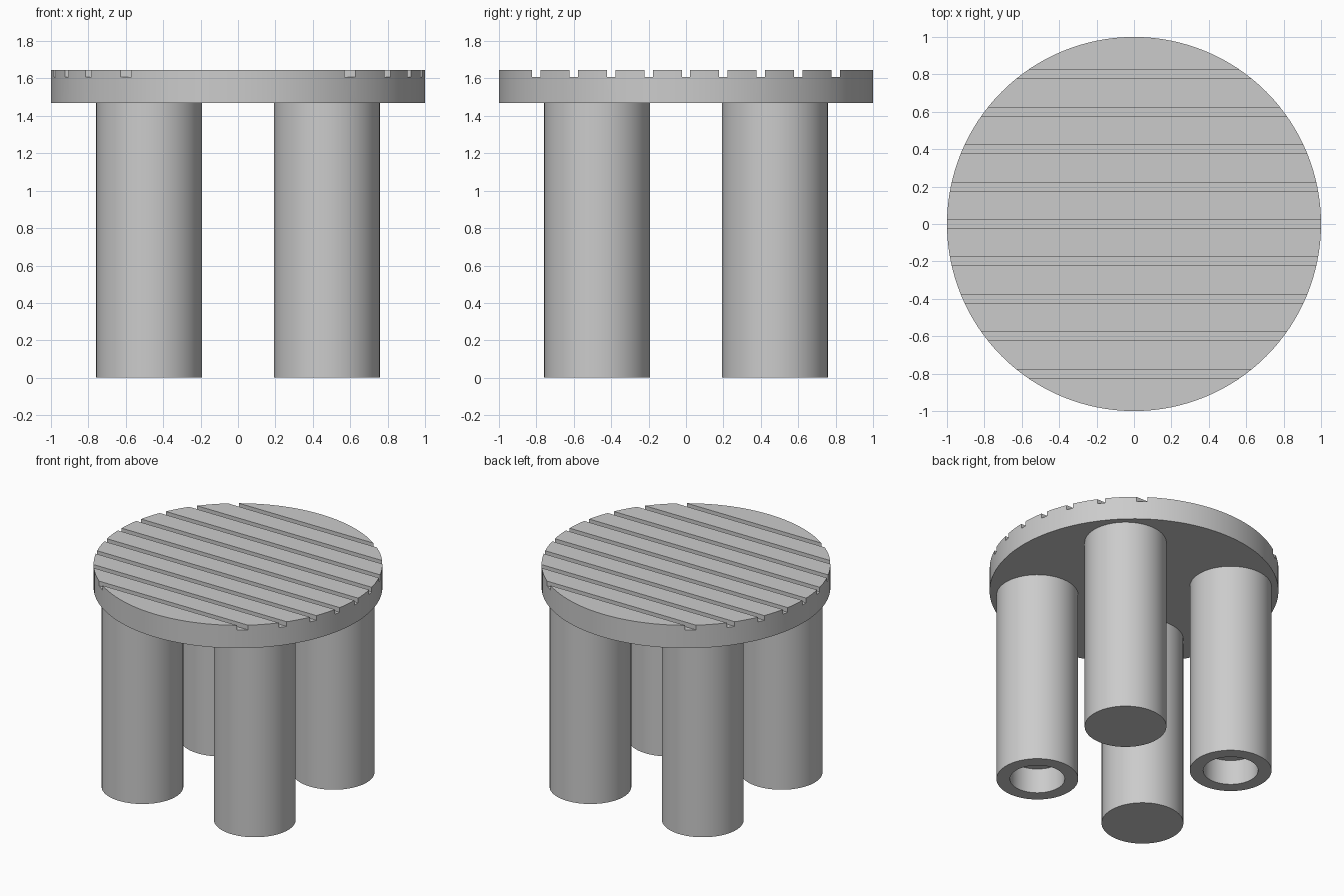
import bpy
import bmesh
import math

TOP_Z, SEAT_Z, FLOOR_Z = 1.645, 1.47, 0.0
LEG_R, LEG_POS = 0.283, 0.475
SOCKET_R, SOCKET_DEPTH = 0.19, 0.19
GROOVE_W, GROOVE_DEPTH, GROOVE_STEP = 0.045, 0.036, 0.2

cube = bpy.data.objects.get("Cube")
if cube:
    bpy.data.objects.remove(cube, do_unlink=True)

# Single plain grey
grey = bpy.data.materials.new("plain grey")
grey.use_nodes = True
colour = (0.6, 0.6, 0.6, 1)
grey.diffuse_color = colour
grey.node_tree.nodes["Principled BSDF"].inputs["Base Color"].default_value = colour


def add_object(name, bm):
    mesh = bpy.data.meshes.new(name)
    bmesh.ops.recalc_face_normals(bm, faces=bm.faces)
    bm.to_mesh(mesh)
    bm.free()
    mesh.materials.append(grey)
    obj = bpy.data.objects.new(name, mesh)
    bpy.context.collection.objects.link(obj)
    return obj


def activate(obj):
    bpy.ops.object.select_all(action="DESELECT")
    obj.select_set(True)
    bpy.context.view_layer.objects.active = obj


def smooth(obj):
    activate(obj)
    bpy.ops.object.shade_smooth_by_angle(angle=math.radians(30))


def turned(name, outline, location=(0, 0, 0), steps=96):
    """Turn a (radius, height) outline around the z axis."""
    bm = bmesh.new()
    rings = [[bm.verts.new((r * math.cos(math.tau * i / steps),
                            r * math.sin(math.tau * i / steps), z))
              for i in range(steps)] for r, z in outline]
    for low, high in zip(rings, rings[1:]):
        for i in range(steps):
            j = (i + 1) % steps
            bm.faces.new((low[i], low[j], high[j], high[i]))
    # Close both ends with flat caps
    bm.faces.new(rings[0])
    bm.faces.new(rings[-1])
    obj = add_object(name, bm)
    obj.location = location
    return obj


# Legs: one diagonal pair is solid, the other has a blind socket underneath
for side, sx in (("left", 1), ("right", -1)):
    for end, sy in (("front", -1), ("back", 1)):
        outline = [(LEG_R, FLOOR_Z), (LEG_R, SEAT_Z)]
        if sx != sy:
            outline = [(SOCKET_R, SOCKET_DEPTH), (SOCKET_R, FLOOR_Z)] + outline
        smooth(turned(f"{end}_{side}_leg", outline, (sx * LEG_POS, sy * LEG_POS, 0)))

# Round top with parallel grooves cut across it
top = turned("grooved_top", [(1, SEAT_Z), (1, TOP_Z)], steps=128)
bm = bmesh.new()
for i in range(-4, 5):
    bar = bmesh.ops.create_cube(bm, size=1)["verts"]
    bmesh.ops.scale(bm, vec=(2.4, GROOVE_W, 2 * GROOVE_DEPTH), verts=bar)
    bmesh.ops.translate(bm, vec=(0, i * GROOVE_STEP, TOP_Z), verts=bar)
cutter = add_object("groove_cutter", bm)
cutter.hide_render = True

cut = top.modifiers.new("grooves", "BOOLEAN")
cut.operation = "DIFFERENCE"
cut.solver = "EXACT"
cut.object = cutter
activate(top)
bpy.ops.object.modifier_apply(modifier=cut.name)
bpy.data.objects.remove(cutter, do_unlink=True)
smooth(top)
